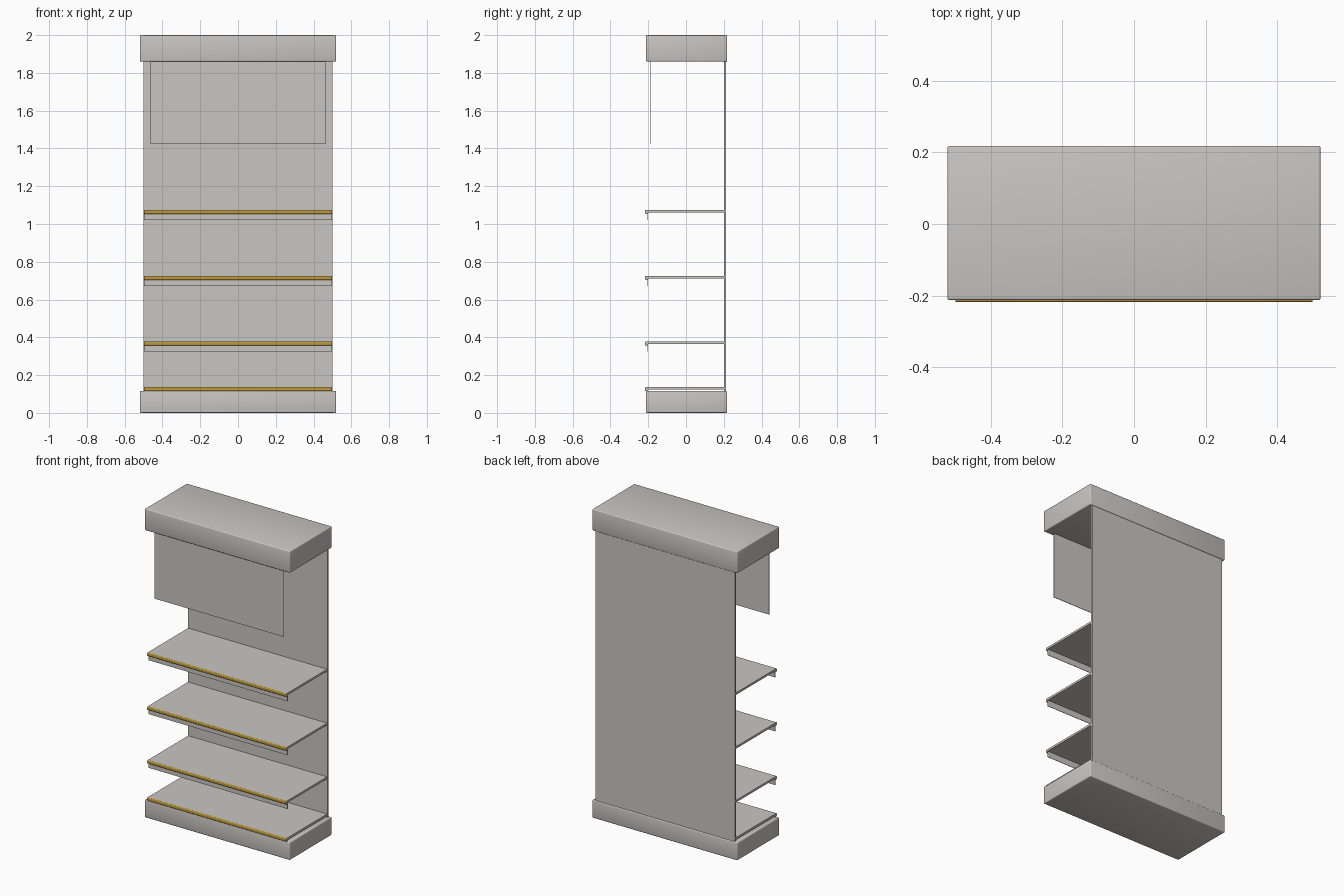
import bpy, bmesh, math

if "Cube" in bpy.data.objects:
    bpy.data.objects.remove(bpy.data.objects["Cube"])


def material(name, rgb):
    m = bpy.data.materials.new(name)
    m.diffuse_color = (*rgb, 1)
    m.use_nodes = True
    m.node_tree.nodes["Principled BSDF"].inputs["Base Color"].default_value = m.diffuse_color
    return m


GREY = material("warm_grey", (0.58, 0.565, 0.535))
GOLD = material("gold_trim", (0.52, 0.32, 0.045))


def finish(name, bm, mats):
    bmesh.ops.recalc_face_normals(bm, faces=bm.faces)
    me = bpy.data.meshes.new(name)
    bm.to_mesh(me)
    bm.free()
    ob = bpy.data.objects.new(name, me)
    bpy.context.collection.objects.link(ob)
    for m in mats:
        me.materials.append(m)
    return ob


def box(name, x, y, z, bevel=0):
    """Box from (min, max) ranges, with optional rounded edges."""
    bm = bmesh.new()
    bmesh.ops.create_cube(bm, size=1)
    for v in bm.verts:
        v.co = [r[0] + (c + 0.5) * (r[1] - r[0]) for c, r in zip(v.co, (x, y, z))]
    if bevel:
        bmesh.ops.bevel(bm, geom=bm.edges[:], offset=bevel, segments=3,
                        profile=0.5, affect='EDGES')
    ob = finish(name, bm, [GREY])
    if bevel:
        bpy.ops.object.select_all(action='DESELECT')
        ob.select_set(True)
        bpy.context.view_layer.objects.active = ob
        bpy.ops.object.shade_smooth_by_angle(angle=math.radians(40))
    return ob


def shelf(name, top):
    """Thin board with a deeper, rounded lip; the lip's front is gold."""
    r, drop, front = 0.006, 0.022, -0.218
    profile = [(0.205, top), (0.205, top - 0.014), (-0.203, top - 0.014),
               (-0.203, top - drop)]
    for cz, start in ((top - drop + r, 270), (top - r, 180)):
        for i in range(4):
            a = math.radians(start - 30 * i)
            profile.append((front + r + r * math.cos(a), cz + r * math.sin(a)))
    bm = bmesh.new()
    face = bm.faces.new([bm.verts.new((-0.498, y, z)) for y, z in profile])
    ext = bmesh.ops.extrude_face_region(bm, geom=[face])
    for v in ext['geom']:
        if isinstance(v, bmesh.types.BMVert):
            v.co.x = 0.498
    ob = finish(name, bm, [GREY, GOLD])
    for p in ob.data.polygons:
        if p.normal.y < -0.2 and p.center.y < -0.2:
            p.material_index = 1


# Base, header and back panel
box("base_plinth", (-0.52, 0.52), (-0.212, 0.218), (0, 0.116), 0.006)
box("header_box", (-0.52, 0.52), (-0.212, 0.218), (1.86, 2.0), 0.006)
box("back_panel", (-0.5, 0.5), (0.2, 0.213), (0.11, 1.865))

# Hanging sign panel under the header
box("sign_panel", (-0.464, 0.462), (-0.191, -0.188), (1.424, 1.865))

# Shelves, each upper one with a thin label strip below the lip
for i, top in enumerate((0.137, 0.378, 0.726, 1.075)):
    shelf(f"shelf_{i + 1}", top)
    if i:
        box(f"label_strip_{i}", (-0.498, 0.498), (-0.204, -0.201),
            (top - 0.054, top - 0.012))
